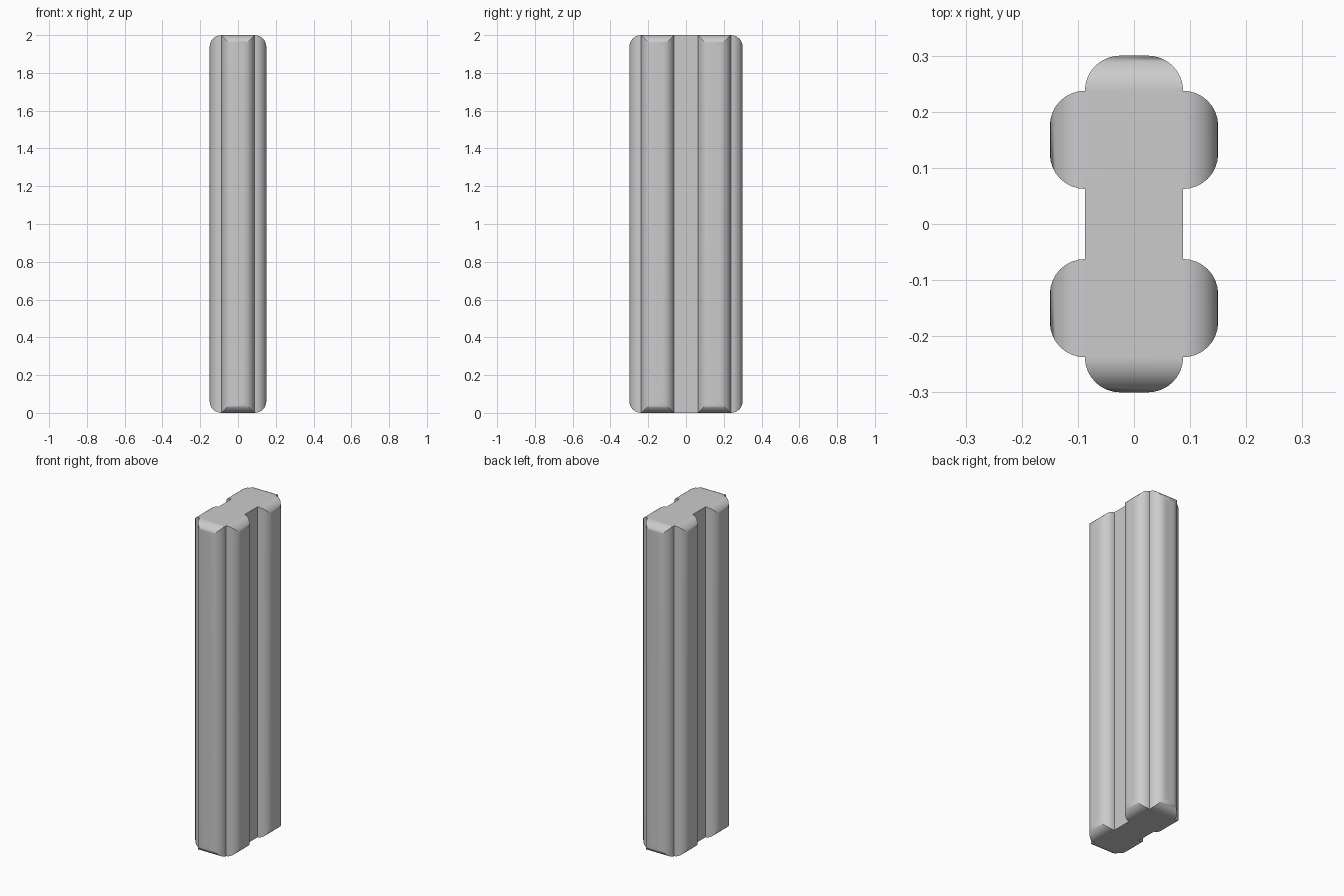
import bpy
import bmesh
from math import sin, cos, pi

cube = bpy.data.objects.get("Cube")
if cube:
    bpy.data.objects.remove(cube, do_unlink=True)

HEIGHT = 2.0
HALF_WIDTH = 0.0875   # half thickness of every bar
RADIUS = 0.0625       # rounding of the bar ends
STEPS = 8

grey = bpy.data.materials.new("light grey")
grey.use_nodes = True
grey.diffuse_color = (0.6, 0.6, 0.6, 1)
grey.node_tree.nodes["Principled BSDF"].inputs["Base Color"].default_value = (0.6, 0.6, 0.6, 1)


def rounded_bar(name, half_length, offset=0.0, across=False):
    """Upright slab whose two ends are rounded in plan and in elevation, meeting in mitres."""
    bm = bmesh.new()
    for i in range(STEPS + 1):
        a = i / STEPS * pi / 2
        w = HALF_WIDTH - RADIUS * (1 - cos(a))
        l = half_length - RADIUS * (1 - sin(a))
        drop = RADIUS * (1 - cos(a))
        for sw in (-1, 1):
            for sl in (-1, 1):
                for z in (drop, HEIGHT - drop):
                    x, y = (sl * l, sw * w) if across else (sw * w, sl * l)
                    bm.verts.new((round(x, 4), round(y + offset, 4), round(z, 4)))
    bmesh.ops.convex_hull(bm, input=bm.verts[:])
    bmesh.ops.dissolve_limit(bm, angle_limit=0.01, verts=bm.verts[:], edges=bm.edges[:])
    bmesh.ops.recalc_face_normals(bm, faces=bm.faces[:])
    mesh = bpy.data.meshes.new(name)
    bm.to_mesh(mesh)
    bm.free()
    mesh.materials.append(grey)
    ob = bpy.data.objects.new(name, mesh)
    bpy.context.collection.objects.link(ob)
    return ob


# Long central bar, joined with two shorter bars across it
post = rounded_bar("post", 0.3)
bpy.context.view_layer.objects.active = post
post.select_set(True)
for name, offset in (("front_cross_bar", -0.15), ("back_cross_bar", 0.15)):
    bar = rounded_bar(name, 0.15, offset, across=True)
    bar.hide_render = True
    union = post.modifiers.new("join", 'BOOLEAN')
    union.operation = 'UNION'
    union.solver = 'EXACT'
    union.object = bar
    bpy.ops.object.modifier_apply(modifier=union.name)
    bpy.data.objects.remove(bar, do_unlink=True)

# Smooth roundings, crisp mitres and inner corners
bpy.ops.object.select_all(action='DESELECT')
post.select_set(True)
bpy.ops.object.shade_smooth_by_angle(angle=pi / 6)
weighted = post.modifiers.new("flat faces", 'WEIGHTED_NORMAL')
weighted.keep_sharp = True
